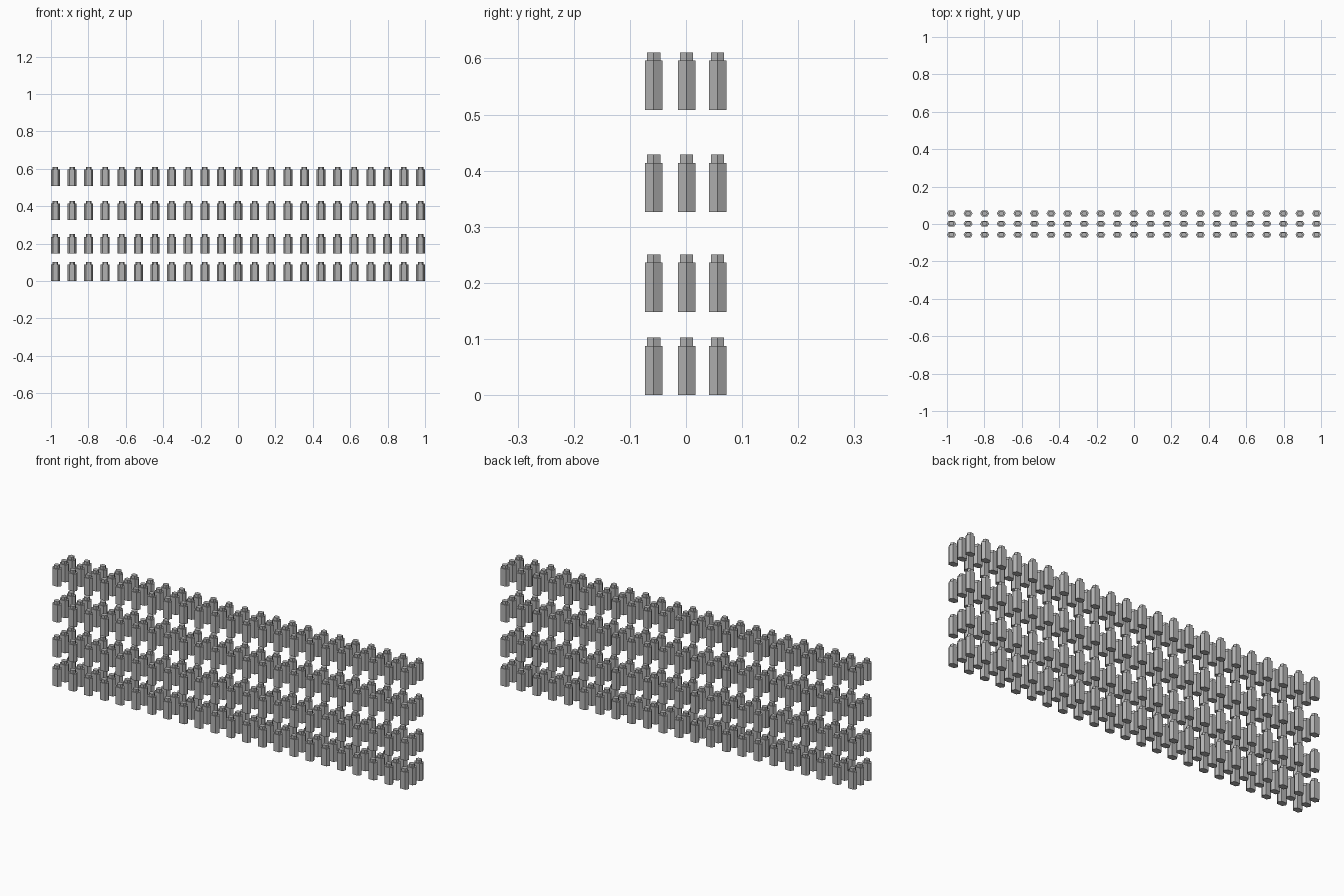
import bpy, bmesh

cube = bpy.data.objects.get("Cube")
if cube:
    bpy.data.objects.remove(cube, do_unlink=True)

# Single grey finish
grey = bpy.data.materials.new("plain_grey")
grey.use_nodes = True
colour = (0.45, 0.45, 0.45, 1)
grey.diffuse_color = colour
grey.node_tree.nodes["Principled BSDF"].inputs["Base Color"].default_value = colour

HALF_X, HALF_Y = 0.024, 0.0155
SHOULDER, TOP = 0.088, 0.103
NECK_X, NECK_Y = 0.62, 0.75


def hexagon(bm, sx, sy, z):
    """Six-sided ring with its points towards the left and right."""
    outline = [(1, 0), (0.6, 1), (-0.6, 1), (-1, 0), (-0.6, -1), (0.6, -1)]
    return [bm.verts.new((HALF_X * sx * x, HALF_Y * sy * y, z)) for x, y in outline]


# Bottle: body, flat shoulder and short neck
bm = bmesh.new()
rings = [hexagon(bm, 1, 1, 0), hexagon(bm, 1, 1, SHOULDER),
         hexagon(bm, NECK_X, NECK_Y, SHOULDER), hexagon(bm, NECK_X, NECK_Y, TOP)]
for low, high in zip(rings, rings[1:]):
    for i in range(6):
        j = (i + 1) % 6
        bm.faces.new((low[i], low[j], high[j], high[i]))
bm.faces.new(rings[0][::-1])
bm.faces.new(rings[-1])
bmesh.ops.recalc_face_normals(bm, faces=bm.faces)
bottle_mesh = bpy.data.meshes.new("bottle")
bm.to_mesh(bottle_mesh)
bm.free()
bottle_mesh.materials.append(grey)

# Bottles lined up in rows on each level
COLUMNS, REACH = 23, 0.976
for level, z in enumerate((0, 0.148, 0.326, 0.508), 1):
    for row, y in zip(("front", "middle", "back"), (-0.0575, 0.001, 0.0565)):
        line = bpy.data.objects.new(f"level_{level}_{row}_bottles", bottle_mesh)
        line.location = (-REACH, y, z)
        bpy.context.collection.objects.link(line)
        repeat = line.modifiers.new("row", "ARRAY")
        repeat.count = COLUMNS
        repeat.use_relative_offset = False
        repeat.use_constant_offset = True
        repeat.constant_offset_displace = (2 * REACH / (COLUMNS - 1), 0, 0)
